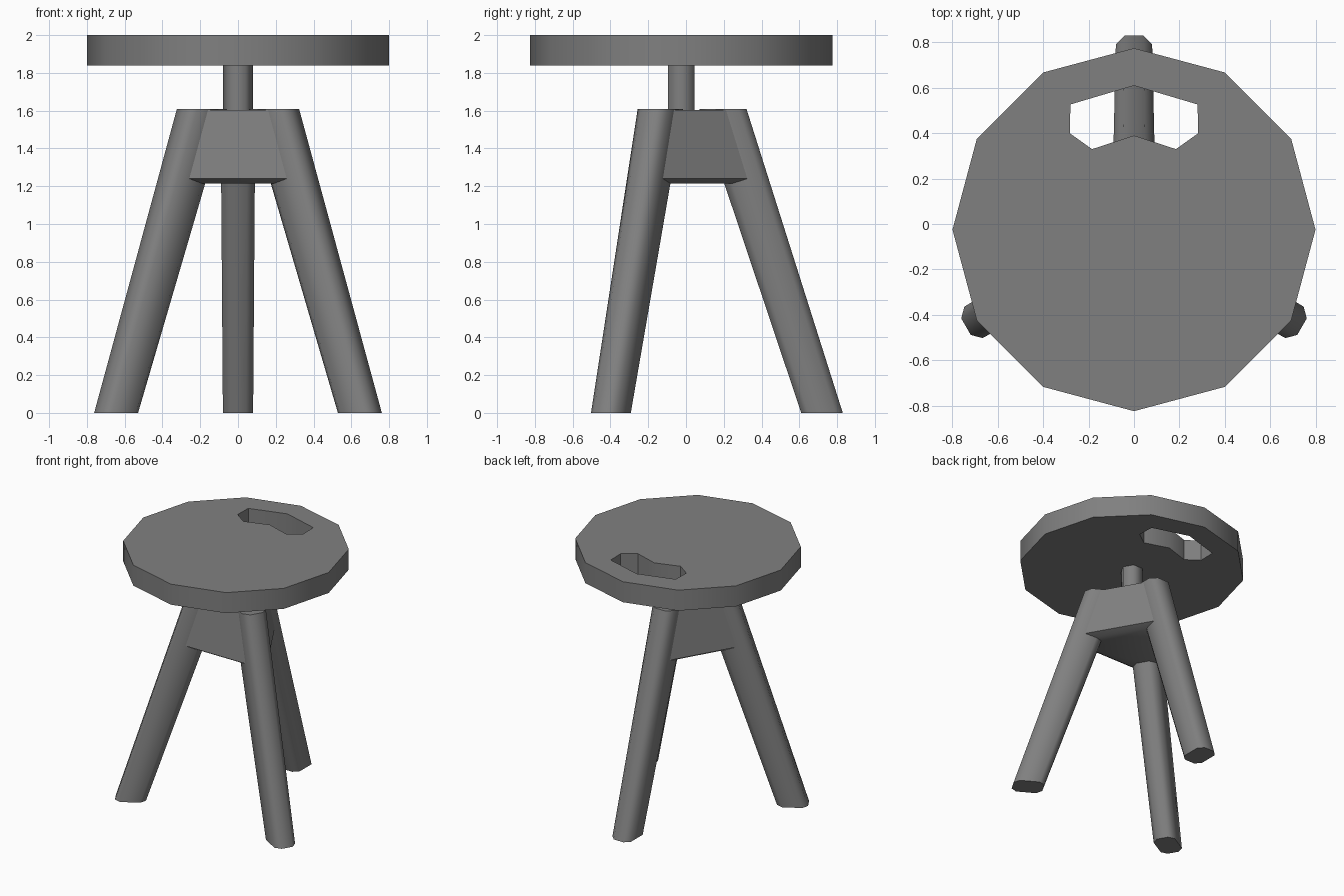
import bpy
import bmesh
from math import radians, sin, cos, pi
from mathutils import Matrix, Vector

cube = bpy.data.objects.get("Cube")
if cube:
    bpy.data.objects.remove(cube, do_unlink=True)

CENTRE_Y = -0.025

grey = bpy.data.materials.new("grey")
grey.use_nodes = True
COLOUR = (0.216, 0.216, 0.216, 1)
grey.diffuse_color = COLOUR
grey.node_tree.nodes["Principled BSDF"].inputs["Base Color"].default_value = COLOUR


def finish(name, bm, angle, turn=0):
    """Turn the mesh about the stool's axis and add it to the scene."""
    bmesh.ops.recalc_face_normals(bm, faces=bm.faces)
    bm.transform(Matrix.Translation((0, CENTRE_Y, 0)) @ Matrix.Rotation(turn, 4, 'Z'))
    mesh = bpy.data.meshes.new(name)
    bm.to_mesh(mesh)
    bm.free()
    mesh.materials.append(grey)
    obj = bpy.data.objects.new(name, mesh)
    bpy.context.collection.objects.link(obj)
    bpy.ops.object.select_all(action='DESELECT')
    obj.select_set(True)
    bpy.context.view_layer.objects.active = obj
    bpy.ops.object.shade_smooth_by_angle(angle=radians(angle))
    return obj


def loft(rings):
    """Join closed rings of points into a capped solid."""
    bm = bmesh.new()
    loops = [[bm.verts.new(p) for p in ring] for ring in rings]
    n = len(loops[0])
    for low, high in zip(loops, loops[1:]):
        for i in range(n):
            j = (i + 1) % n
            bm.faces.new((low[i], low[j], high[j], high[i]))
    bm.faces.new(loops[0][::-1])
    bm.faces.new(loops[-1])
    return bm


def polygon(sides, radius, z, start=0):
    return [(radius * cos(start + 2 * pi * i / sides),
             radius * sin(start + 2 * pi * i / sides), z) for i in range(sides)]


# Seat: twelve-sided disc with a bow-tie hand hole near the back
half = [(0, 0.635), (0.28, 0.552), (0.283, 0.425), (0.185, 0.355), (0, 0.415)]
hole = [(x, y, 1.84) for x, y in half + [(-x, y) for x, y in half[-2:0:-1]]]
bm = bmesh.new()
for ring in (polygon(12, 0.8, 1.84), hole):
    verts = [bm.verts.new(p) for p in ring]
    for i, v in enumerate(verts):
        bm.edges.new((v, verts[i - 1]))
bmesh.ops.triangle_fill(bm, edges=bm.edges[:], use_beauty=True)
result = bmesh.ops.extrude_face_region(bm, geom=bm.faces[:], use_keep_orig=True)
top = [g for g in result["geom"] if isinstance(g, bmesh.types.BMVert)]
bmesh.ops.translate(bm, verts=top, vec=Vector((0, 0, 0.16)))
finish("seat", bm, 40)

# Post between the hub and the seat
finish("post", loft([polygon(6, 0.08, z) for z in (1.55, 1.86)]), 65)


# Legs: chamfered bars that splay outwards and widen towards the hub
def leg_ring(inner, outer, width, chamfer, z):
    side = [(width - chamfer, outer), (width, outer - chamfer),
            (width, inner + chamfer), (width - chamfer, inner)]
    return [(x, y, z) for x, y in side + [(-x, y) for x, y in side[::-1]]]


for name, turn in (("back_leg", 0), ("right_leg", 120), ("left_leg", 240)):
    bm = loft([leg_ring(0.635, 0.855, 0.08, 0.038, 0),
               leg_ring(0.095, 0.345, 0.092, 0.043, 1.61)])
    finish(name, bm, 60, radians(turn))


# Hub: tapered three-sided block whose cut corners sit inside the legs
def hub_ring(reach, face_distance, z):
    w = (face_distance - reach * sin(pi / 6)) / cos(pi / 6)
    ring = []
    for k in range(3):
        turn = Matrix.Rotation(2 * pi * k / 3, 3, 'Z')
        ring += [turn @ Vector((w, reach, z)), turn @ Vector((-w, reach, z))]
    return ring


finish("hub", loft([hub_ring(0.32, 0.213, 1.215),
                    hub_ring(0.37, 0.252, 1.24),
                    hub_ring(0.27, 0.198, 1.603)]), 30)
